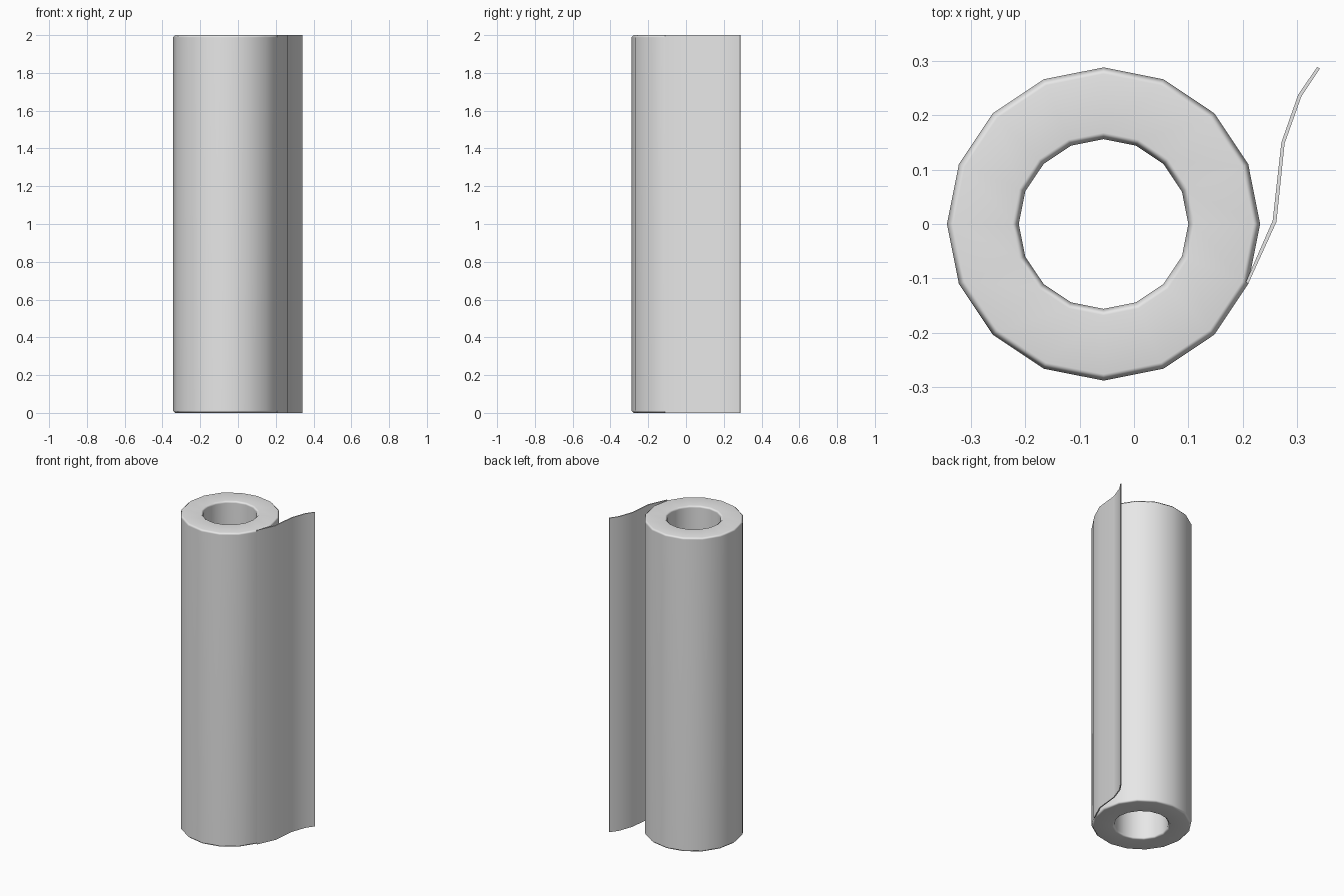
import bpy, bmesh
from math import cos, sin, pi, radians

cube = bpy.data.objects.get("Cube")
if cube:
    bpy.data.objects.remove(cube, do_unlink=True)

SIDES, HEIGHT, BEVEL = 16, 2.0, 0.012
CENTER_X, OUTER, INNER = -0.056, 0.288, 0.156

paper = bpy.data.materials.new("paper_grey")
paper.use_nodes = True
colour = (0.8, 0.8, 0.8, 1)
paper.diffuse_color = colour
paper.node_tree.nodes["Principled BSDF"].inputs["Base Color"].default_value = colour


def make_object(name, bm, angle):
    bmesh.ops.recalc_face_normals(bm, faces=bm.faces)
    mesh = bpy.data.meshes.new(name)
    bm.to_mesh(mesh)
    bm.free()
    mesh.materials.append(paper)
    obj = bpy.data.objects.new(name, mesh)
    bpy.context.collection.objects.link(obj)
    bpy.ops.object.select_all(action="DESELECT")
    obj.select_set(True)
    bpy.context.view_layer.objects.active = obj
    bpy.ops.object.shade_smooth_by_angle(angle=radians(angle))
    return obj


# Hollow roll: a chamfered wall section swept around the axis
b = BEVEL
section = [(OUTER - b, 0), (OUTER, b), (OUTER, HEIGHT - b), (OUTER - b, HEIGHT),
           (INNER + b, HEIGHT), (INNER, HEIGHT - b), (INNER, b), (INNER + b, 0)]
bm = bmesh.new()
rings = []
for i in range(SIDES):
    a = 2 * pi * i / SIDES
    rings.append([bm.verts.new((CENTER_X + r * cos(a), r * sin(a), z)) for r, z in section])
for i in range(SIDES):
    r0, r1 = rings[i], rings[(i + 1) % SIDES]
    for j in range(len(section)):
        k = (j + 1) % len(section)
        bm.faces.new((r0[j], r1[j], r1[k], r0[k]))
roll = make_object("paper_roll", bm, 60)
weighted = roll.modifiers.new("flat_ends", "WEIGHTED_NORMAL")
weighted.keep_sharp = True

# Loose sheet: thin strip peeling away from the roll
outer_path = [(0.210, -0.110), (0.262, 0.004), (0.277, 0.148), (0.308, 0.235), (0.342, 0.286)]
inner_path = [(0.206, -0.106), (0.255, 0.006), (0.271, 0.150), (0.302, 0.238), (0.337, 0.289)]
bm = bmesh.new()
outline = [bm.verts.new((x, y, 0)) for x, y in outer_path + inner_path[::-1]]
n = len(outline)
base = [bm.faces.new((outline[i], outline[i + 1], outline[n - 2 - i], outline[n - 1 - i]))
        for i in range(len(outer_path) - 1)]
result = bmesh.ops.extrude_face_region(bm, geom=base, use_keep_orig=True)
top = [g for g in result["geom"] if isinstance(g, bmesh.types.BMVert)]
bmesh.ops.translate(bm, verts=top, vec=(0, 0, HEIGHT))
make_object("loose_sheet", bm, 40)
